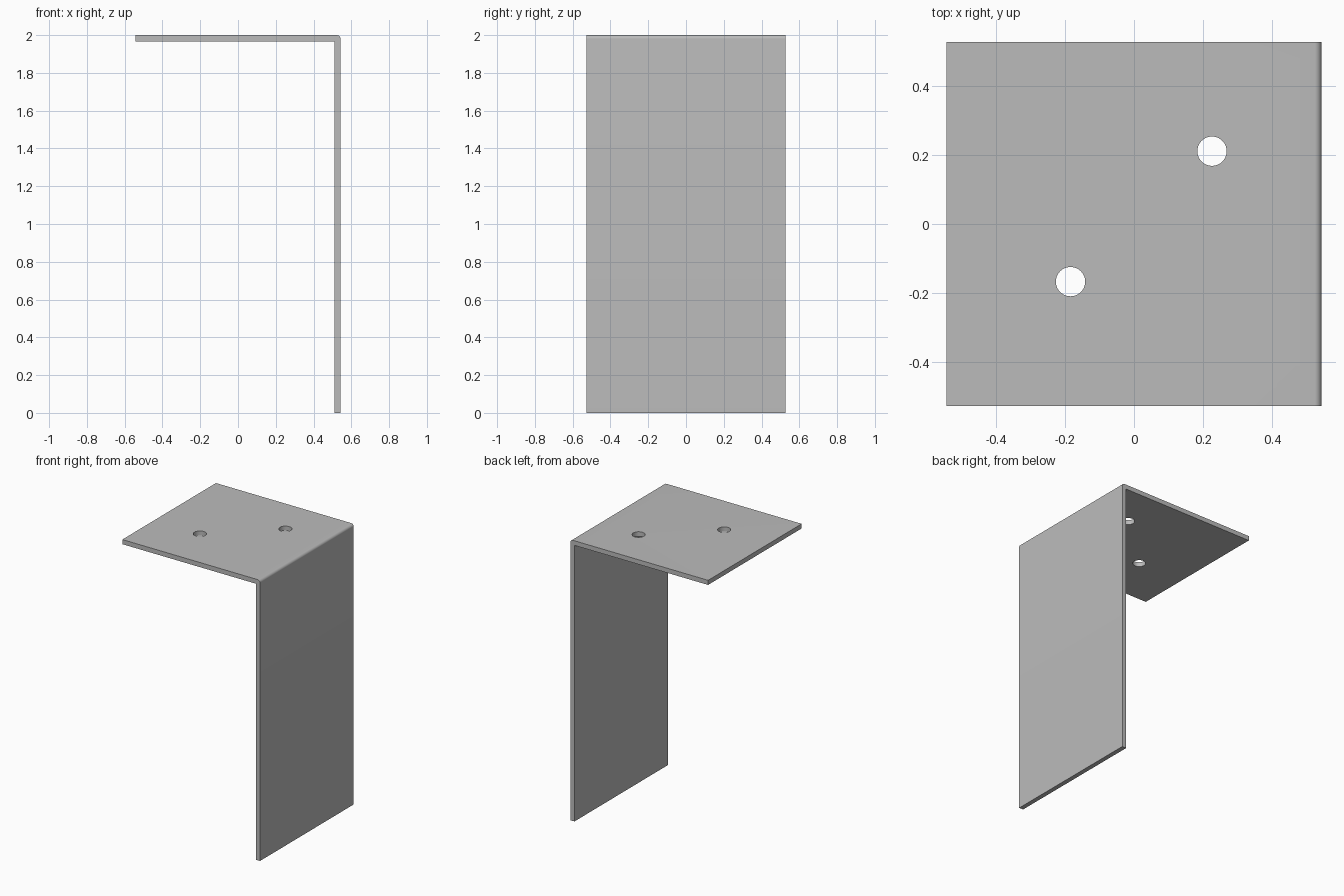
import bpy, bmesh
from math import sin, cos, pi

if "Cube" in bpy.data.objects:
    bpy.data.objects.remove(bpy.data.objects["Cube"])

X, Y, H, T, R = 0.543, 0.527, 2.0, 0.033, 0.02   # half width, half depth, height, thickness, bend radius
HOLES = [(0.226, 0.211), (-0.184, -0.167)]
HOLE_R = 0.0425


def arc(cx, cz, r, n=8):
    """Quarter circle from +x round to +z."""
    return [(cx + r * cos(i * pi / 2 / n), cz + r * sin(i * pi / 2 / n)) for i in range(n + 1)]


# Bent sheet: L-shaped profile with rounded outer bend, extruded along y
profile = [(X - T, 0), (X, 0)] + arc(X - R, H - R, R) + [(-X, H), (-X, H - T), (X - T, H - T)]
bm = bmesh.new()
face = bm.faces.new([bm.verts.new((x, -Y, z)) for x, z in profile])
ext = bmesh.ops.extrude_face_region(bm, geom=[face])
bmesh.ops.translate(bm, vec=(0, 2 * Y, 0),
                    verts=[v for v in ext["geom"] if isinstance(v, bmesh.types.BMVert)])
bmesh.ops.recalc_face_normals(bm, faces=bm.faces)
mesh = bpy.data.meshes.new("angle_bracket")
bm.to_mesh(mesh)
bm.free()
bracket = bpy.data.objects.new("angle_bracket", mesh)
bpy.context.collection.objects.link(bracket)

# Dark grey sheet metal
metal = bpy.data.materials.new("grey_metal")
metal.diffuse_color = (0.5, 0.5, 0.5, 1)
metal.use_nodes = True
metal.node_tree.nodes["Principled BSDF"].inputs["Base Color"].default_value = metal.diffuse_color
mesh.materials.append(metal)

# Screw holes through the top flange
for i, (x, y) in enumerate(HOLES):
    bpy.ops.mesh.primitive_cylinder_add(vertices=48, radius=HOLE_R, depth=0.2, location=(x, y, H - T / 2))
    cutter = bpy.context.object
    cutter.name = f"hole_cutter_{i + 1}"
    cutter.hide_render = True
    cutter.data.materials.append(metal)
    mod = bracket.modifiers.new(f"hole_{i + 1}", "BOOLEAN")
    mod.operation = "DIFFERENCE"
    mod.solver = "EXACT"
    mod.object = cutter
    bpy.ops.object.select_all(action="DESELECT")
    bracket.select_set(True)
    bpy.context.view_layer.objects.active = bracket
    bpy.ops.object.modifier_apply(modifier=mod.name)
    bpy.data.objects.remove(cutter, do_unlink=True)

# Smooth bend and hole walls, crisp sheet edges
bpy.ops.object.shade_smooth_by_angle()
